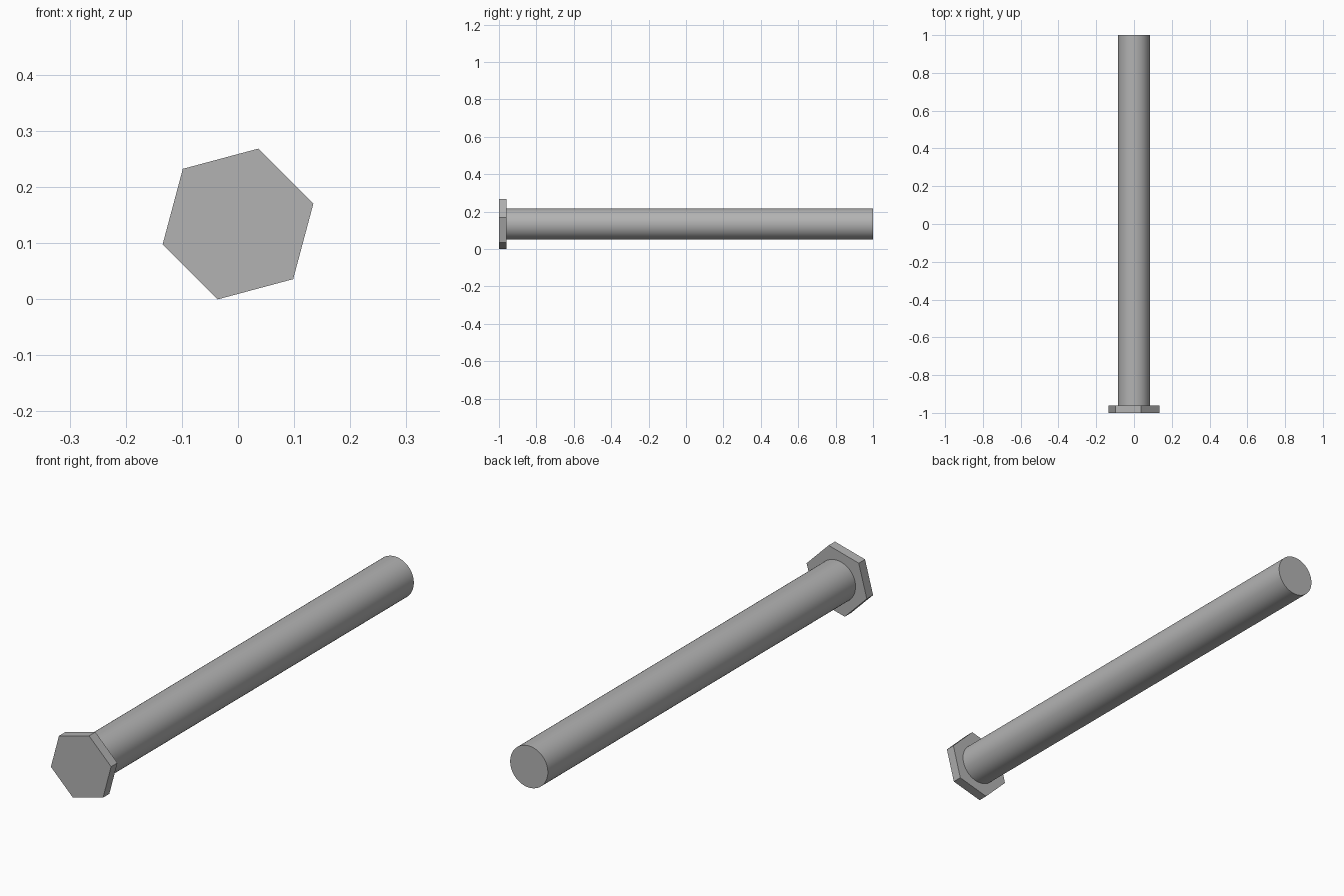
import bpy, bmesh
from math import cos, sin, radians, tau

cube = bpy.data.objects.get("Cube")
if cube:
    bpy.data.objects.remove(cube, do_unlink=True)

AXIS_Z = 0.134

# Plain steel
steel = bpy.data.materials.new("grey_steel")
steel.use_nodes = True
colour = (0.45, 0.45, 0.45, 1)
steel.diffuse_color = colour
steel.node_tree.nodes["Principled BSDF"].inputs["Base Color"].default_value = colour


def prism(name, sides, radius, y0, y1, turn=0.0, smooth=False):
    """Regular prism lying along y, with capped ends."""
    bm = bmesh.new()
    angles = [turn + tau * i / sides for i in range(sides)]
    ring = [bm.verts.new((radius * cos(a), y0, AXIS_Z + radius * sin(a))) for a in angles]
    cap = bm.faces.new(ring)
    body = bmesh.ops.extrude_face_region(bm, geom=[cap], use_keep_orig=True)
    moved = [v for v in body["geom"] if isinstance(v, bmesh.types.BMVert)]
    bmesh.ops.translate(bm, verts=moved, vec=(0, y1 - y0, 0))
    bmesh.ops.recalc_face_normals(bm, faces=bm.faces)
    mesh = bpy.data.meshes.new(name)
    bm.to_mesh(mesh)
    bm.free()
    mesh.materials.append(steel)
    obj = bpy.data.objects.new(name, mesh)
    bpy.context.collection.objects.link(obj)
    if smooth:
        bpy.ops.object.select_all(action="DESELECT")
        obj.select_set(True)
        bpy.context.view_layer.objects.active = obj
        bpy.ops.object.shade_smooth_by_angle(angle=radians(30))
    return obj


# Hexagonal head, turned a little about the shaft
prism("bolt_head", 6, 0.139, -1.0, -0.96, turn=radians(15))

# Long round shaft
prism("bolt_shaft", 64, 0.084, -0.96, 1.0, smooth=True)
